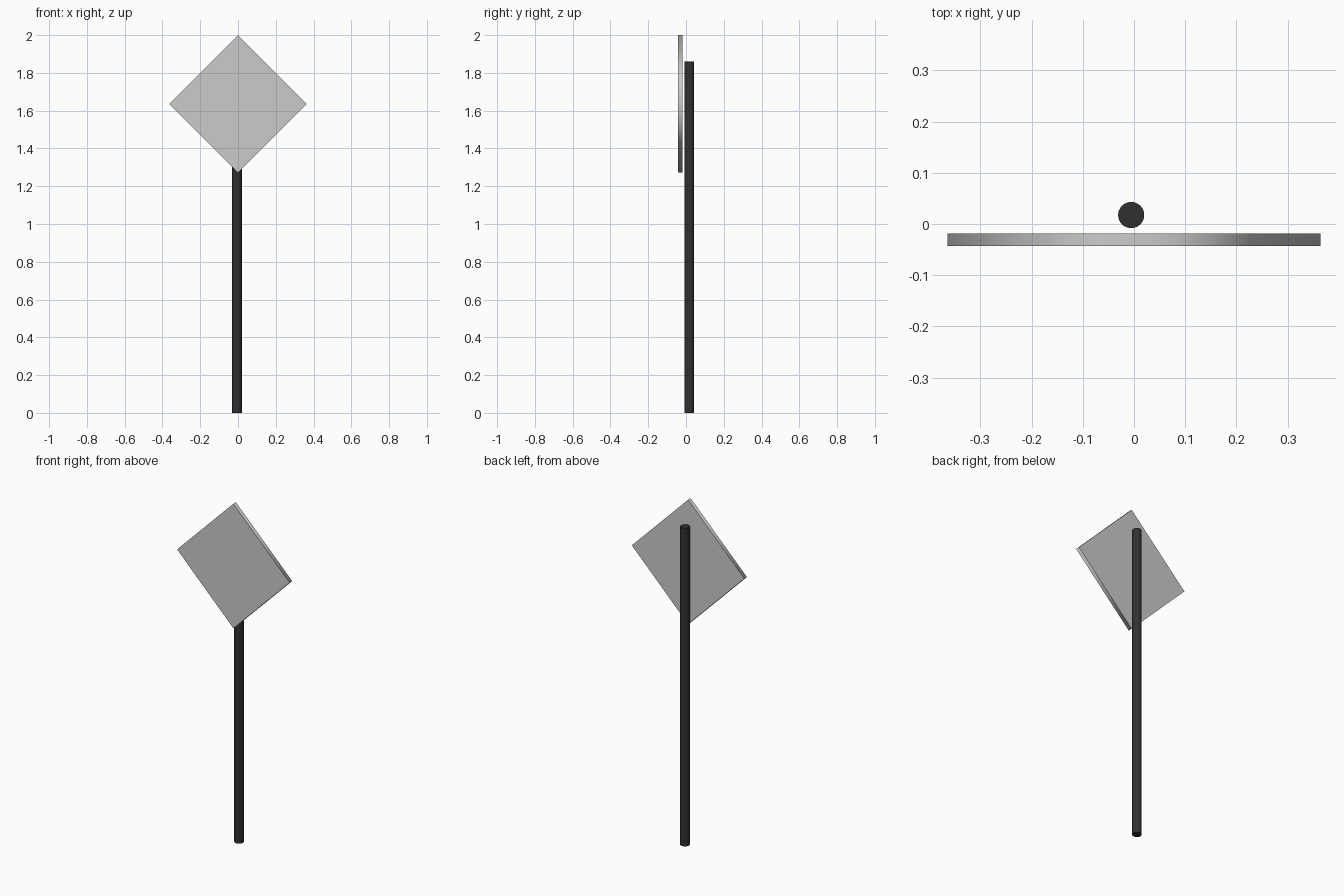
import bpy
from math import pi

if "Cube" in bpy.data.objects:
    bpy.data.objects.remove(bpy.data.objects["Cube"])


def cylinder(name, sides, radius, depth, location, rotation=(0, 0, 0)):
    """Capped cylinder with smooth sides and flat, crisp ends."""
    bpy.ops.mesh.primitive_cylinder_add(vertices=sides, radius=radius, depth=depth,
                                        location=location, rotation=rotation)
    obj = bpy.context.object
    obj.name = name
    for face in obj.data.polygons:
        face.use_smooth = abs(face.normal.z) < 0.5
    return obj


# Post: slim round pole behind the plate
POST_HEIGHT = 1.86
post = cylinder("post", 32, 0.0255, POST_HEIGHT, (-0.0055, 0.0175, POST_HEIGHT / 2))
dark = bpy.data.materials.new("dark_metal")
dark.diffuse_color = (0.03, 0.03, 0.03, 1)
dark.use_nodes = True
dark.node_tree.nodes["Principled BSDF"].inputs["Base Color"].default_value = dark.diffuse_color
post.data.materials.append(dark)

# Sign plate: thin four-sided disc standing on its corner, facing -y
HALF_DIAGONAL = 0.364
cylinder("sign_plate", 4, HALF_DIAGONAL, 0.024,
         (0, -0.031, 2 - HALF_DIAGONAL), (pi / 2, 0, 0))
